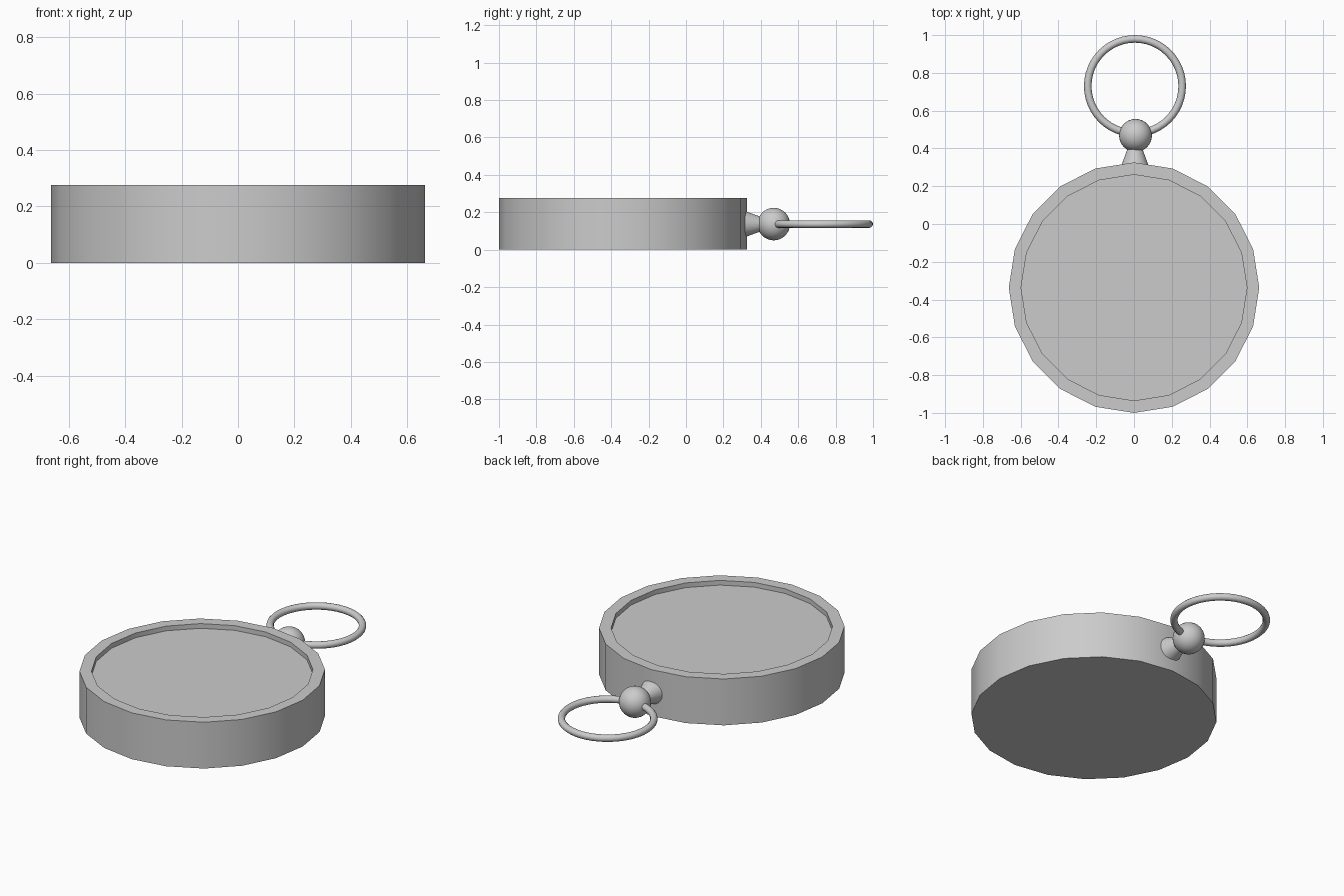
import bpy
import bmesh
from math import pi, cos, sin, radians

if "Cube" in bpy.data.objects:
    bpy.data.objects.remove(bpy.data.objects["Cube"])

MID_Z = 0.137      # height of the hanger's axis
HANG_X = 0.005     # slight sideways offset of the hanger


def smooth(obj, angle=35):
    bpy.ops.object.select_all(action='DESELECT')
    obj.select_set(True)
    bpy.context.view_layer.objects.active = obj
    bpy.ops.object.shade_smooth_by_angle(angle=radians(angle))


def lathe_case(name, centre, profile, sides):
    """Closed solid of revolution from (radius, z) rings, capped at both ends."""
    bm = bmesh.new()
    rings = []
    for r, z in profile:
        rings.append([bm.verts.new((r * cos(2 * pi * i / sides),
                                    r * sin(2 * pi * i / sides), z))
                      for i in range(sides)])
    for a, b in zip(rings, rings[1:]):
        for i in range(sides):
            j = (i + 1) % sides
            bm.faces.new((a[i], a[j], b[j], b[i]))
    bm.faces.new(rings[0][::-1])
    bm.faces.new(rings[-1])
    bmesh.ops.recalc_face_normals(bm, faces=bm.faces)
    mesh = bpy.data.meshes.new(name)
    bm.to_mesh(mesh)
    bm.free()
    obj = bpy.data.objects.new(name, mesh)
    bpy.context.collection.objects.link(obj)
    obj.location = centre
    smooth(obj)
    return obj


# Round case with a shallow recessed face inside the rim
lathe_case("case", (0, -0.337, 0),
           [(0.663, 0), (0.663, 0.276), (0.598, 0.276), (0.598, 0.248)], 20)

# Tapered stem joining the case to the ball
bpy.ops.mesh.primitive_cone_add(vertices=32, radius1=0.07, radius2=0.035,
                                depth=0.095, location=(HANG_X, 0.3625, MID_Z),
                                rotation=(-pi / 2, 0, 0))
stem = bpy.context.object
stem.name = "stem"
smooth(stem)

# Ball knob
bpy.ops.mesh.primitive_uv_sphere_add(segments=32, ring_count=16, radius=0.087,
                                     location=(HANG_X + 0.003, 0.469, MID_Z))
ball = bpy.context.object
ball.name = "ball_knob"
smooth(ball)

# Hanging ring through the ball
bpy.ops.mesh.primitive_torus_add(major_segments=48, minor_segments=12,
                                 major_radius=0.25, minor_radius=0.02,
                                 location=(HANG_X, 0.73, MID_Z))
ring = bpy.context.object
ring.name = "hanging_ring"
smooth(ring, 40)
